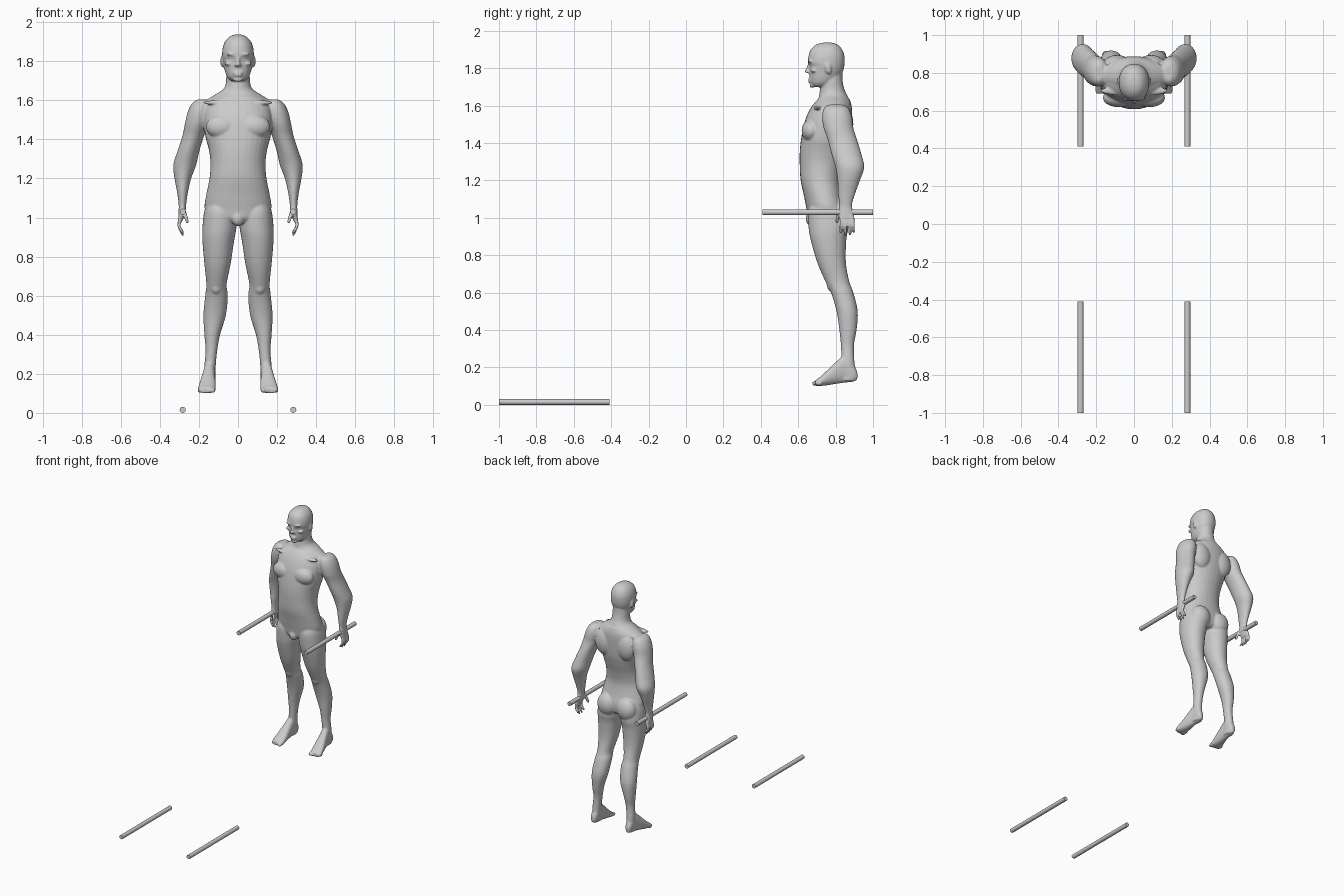
import bpy, bmesh, math
from mathutils import Vector, Matrix

bm = bmesh.new()


def spline(rows, steps=4):
    """Catmull-Rom interpolation of section rows."""
    rows = [Vector(r) for r in rows]
    out = []
    for i in range(len(rows) - 1):
        p0, p1, p2, p3 = rows[max(i - 1, 0)], rows[i], rows[i + 1], rows[min(i + 2, len(rows) - 1)]
        for k in range(steps):
            t = k / steps
            out.append(0.5 * (2 * p1 + (p2 - p0) * t + (2 * p0 - 5 * p1 + 4 * p2 - p3) * t * t
                              + (3 * p1 - p0 - 3 * p2 + p3) * t ** 3))
    return out + [rows[-1]]


def loft(rows, axis='z', power=2.0, side=1, n=32):
    """Closed skin through rows of (position, x0, x1, b0, b1); b is y or z."""
    rings = []
    for t, x0, x1, b0, b1 in spline(rows):
        ring = []
        for k in range(n):
            a = 2 * math.pi * k / n
            c, s = math.cos(a), math.sin(a)
            x = (x0 + x1) / 2 + (x1 - x0) / 2 * math.copysign(abs(c) ** (2 / power), c)
            b = (b0 + b1) / 2 + (b1 - b0) / 2 * math.copysign(abs(s) ** (2 / power), s)
            ring.append(bm.verts.new((side * x, b, t) if axis == 'z' else (side * x, t, b)))
        rings.append(ring)
    for r, q in zip(rings, rings[1:]):
        for k in range(n):
            bm.faces.new((r[k], r[(k + 1) % n], q[(k + 1) % n], q[k]))
    bm.faces.new(rings[0])
    bm.faces.new(rings[-1])


def blob(c, r, rot=0.0, sub=3):
    m = Matrix.Translation(c) @ Matrix.Rotation(rot, 4, 'X') @ Matrix.Diagonal((*r, 1))
    bmesh.ops.create_icosphere(bm, subdivisions=sub, radius=1, matrix=m)


def digit(points, r0, r1, side):
    """Finger or toe as a run of shrinking balls."""
    path = spline(points, 7)
    for i, p in enumerate(path):
        r = r0 + (r1 - r0) * i / (len(path) - 1)
        blob((side * p.x, p.y, p.z), (r, r, r), sub=2)


def centred(rows):
    return [(z, -w, w, f, b) for z, w, f, b in rows]


# torso
loft(centred([(1.635, .095, .705, .875), (1.60, .15, .675, .885), (1.56, .17, .652, .888),
              (1.50, .175, .630, .885), (1.42, .168, .615, .878), (1.35, .150, .608, .862),
              (1.28, .141, .608, .842), (1.20, .146, .613, .830), (1.12, .162, .630, .842),
              (1.05, .171, .644, .860), (.99, .150, .658, .855), (.965, .09, .70, .83)]), power=2.15)
# neck and trapezius
loft(centred([(1.80, .055, .73, .835), (1.73, .060, .722, .838), (1.685, .063, .716, .848),
              (1.655, .078, .712, .862), (1.625, .125, .705, .875), (1.59, .18, .70, .88)]))
# skull and jaw
loft(centred([(1.937, .016, .735, .775), (1.927, .042, .698, .810), (1.90, .067, .667, .835),
              (1.865, .079, .655, .847), (1.83, .081, .652, .848), (1.81, .079, .660, .846),
              (1.78, .074, .660, .838), (1.745, .066, .662, .815), (1.718, .054, .667, .785),
              (1.70, .034, .682, .745)]), power=2.15)
# face
blob((0, .655, 1.80), (.010, .012, .030), -.25)
blob((0, .647, 1.784), (.012, .014, .010))
blob((0, .664, 1.741), (.026, .012, .006))
blob((0, .664, 1.728), (.022, .012, .006))
blob((0, .674, 1.707), (.024, .014, .013))
# groin
blob((0, .672, .995), (.032, .032, .04))

for s in (1, -1):
    # face sides: brow, eye, cheekbone, nostril, ear
    blob((s * .032, .667, 1.836), (.028, .016, .007))
    blob((s * .031, .678, 1.812), (.012, .012, .009))
    blob((s * .048, .683, 1.788), (.022, .018, .011))
    blob((s * .011, .656, 1.780), (.007, .011, .007))
    blob((s * .081, .760, 1.800), (.009, .017, .032), .2)
    # chest, shoulder blade, collar bone, buttock, knee
    blob((s * .080, .668, 1.465), (.085, .050, .062))
    blob((s * .090, .845, 1.50), (.075, .050, .10))
    blob((s * .090, .705, 1.588), (.09, .022, .013))
    blob((s * .082, .825, 1.02), (.076, .062, .085))
    blob((s * .112, .778, .645), (.030, .026, .038))
    # leg
    loft([(1.08, .03, .155, .67, .83), (1.03, .012, .173, .652, .860), (.95, .008, .182, .655, .868),
          (.88, .020, .182, .667, .857), (.76, .038, .172, .702, .855), (.66, .058, .162, .745, .873),
          (.60, .052, .168, .775, .895), (.50, .062, .177, .805, .918), (.40, .092, .172, .820, .912),
          (.32, .106, .166, .828, .898), (.24, .114, .172, .830, .900), (.17, .116, .172, .820, .908),
          (.13, .118, .172, .81, .91)], side=s, power=2.1)
    # foot and toes
    loft([(.916, .133, .160, .135, .175), (.895, .120, .170, .124, .22), (.85, .117, .175, .119, .265),
          (.80, .116, .186, .112, .228), (.75, .114, .198, .104, .180), (.715, .115, .205, .101, .148),
          (.69, .119, .201, .101, .130)], axis='y', side=s, power=2.3)
    for i in range(5):
        x, r = .128 + .0175 * i, .014 - .0012 * i
        digit([(x, .72, .119), (x, .70 + .004 * i, .117), (x, .686 + .007 * i, .101 + r)], r, r * .9, s)
    # arm and palm
    loft([(1.605, .165, .205, .76, .84), (1.585, .14, .235, .737, .87), (1.54, .135, .258, .728, .888),
          (1.48, .150, .272, .736, .895), (1.42, .173, .284, .757, .914), (1.34, .198, .310, .778, .938),
          (1.27, .214, .331, .799, .953), (1.20, .240, .325, .810, .930), (1.13, .256, .312, .813, .905),
          (1.07, .265, .304, .819, .888), (1.035, .268, .304, .814, .894), (1.0, .278, .306, .818, .902),
          (.98, .284, .305, .825, .900)], side=s)
    # fingers and thumb
    for y0, y1, tip in ((.832, .826, .922), (.853, .851, .910), (.873, .876, .911), (.891, .897, .925)):
        digit([(.294, y0, .995), (.302, (y0 + y1) / 2, .958), (.282, y1, tip)], .011, .0075, s)
    digit([(.280, .828, 1.035), (.268, .812, 1.005), (.260, .806, .978)], .013, .009, s)

# fuse all body volumes into one smooth skin
bmesh.ops.recalc_face_normals(bm, faces=bm.faces)
mesh = bpy.data.meshes.new("human_figure")
bm.to_mesh(mesh)
bm.free()
body = bpy.data.objects.new("human_figure", mesh)
bpy.context.collection.objects.link(body)
rem = body.modifiers.new("fuse", 'REMESH')
rem.mode = 'VOXEL'
rem.voxel_size = .0055
rem.use_smooth_shade = True
smooth = body.modifiers.new("soften", 'SMOOTH')
smooth.factor = .5
smooth.iterations = 5

# two floor rods in front, two raised rods in the hands
for label, y, z in (("floor_rod", -.705, .0155), ("hand_rod", .705, 1.03)):
    for s, name in ((-1, "right"), (1, "left")):
        bpy.ops.mesh.primitive_cylinder_add(vertices=24, radius=.0155, depth=.59,
                                            location=(s * .283, y, z), rotation=(math.pi / 2, 0, 0))
        bpy.context.object.name = f"{label}_{name}"
        bpy.ops.object.shade_smooth_by_angle()
